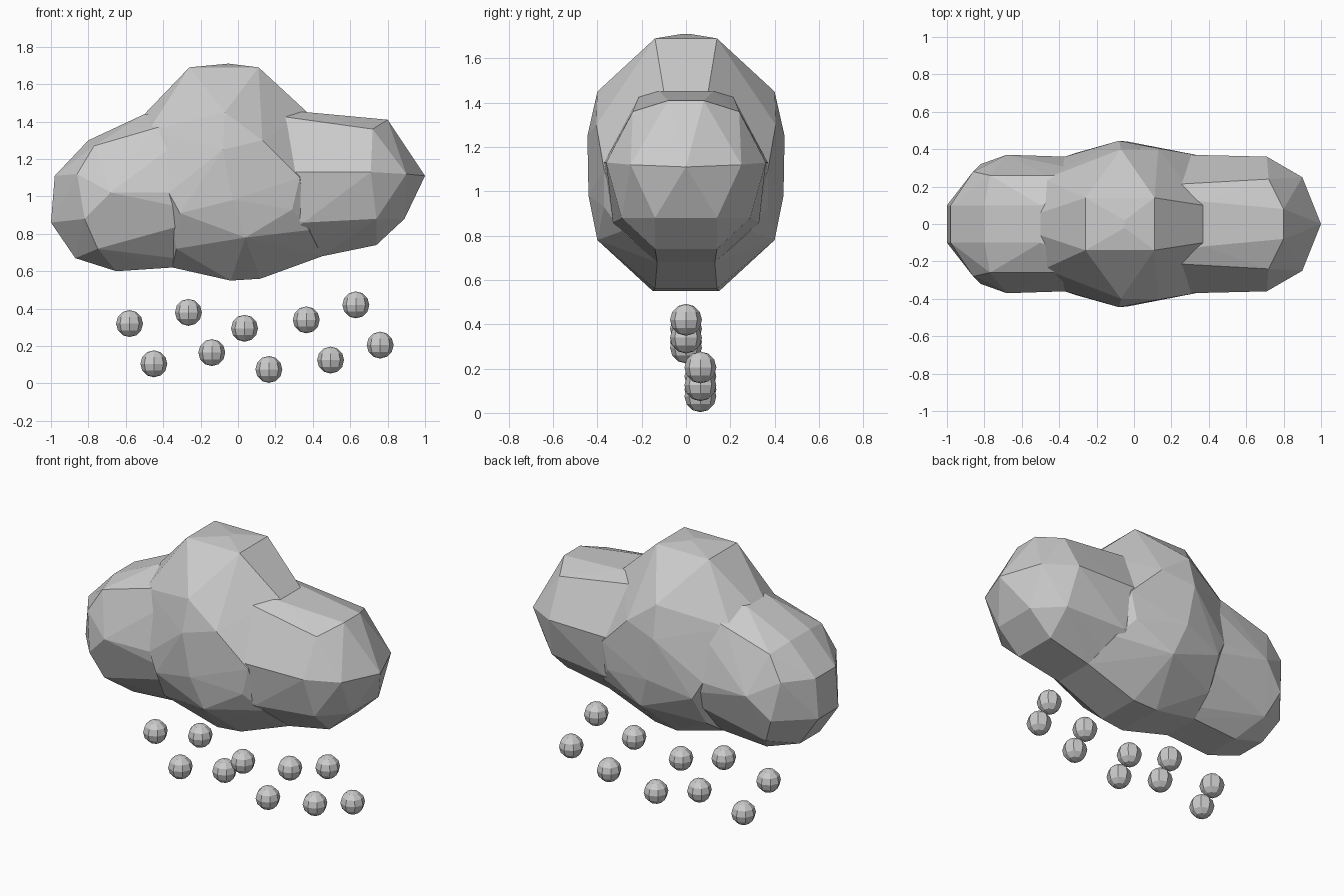
import bpy, bmesh

# Cloud lobes: key points on the back half, mirrored in y and wrapped in a convex hull
LEFT = [
    (-1.0, .10, .86), (-.98, .10, 1.11), (-.86, .28, 1.12), (-.80, .10, 1.30),
    (-.77, .26, 1.27), (-.50, .10, 1.44), (-.46, .26, 1.36), (-.68, .37, 1.02),
    (-.37, .36, 1.02), (-.82, .32, .88), (-.75, .27, .72), (-.87, .10, .67),
    (-.65, .12, .60), (-.35, .12, .62), (-.1, .25, 1.46), (-.1, .34, .90), (-.1, .12, .64),
]
MIDDLE = [
    (-.26, .14, 1.69), (-.05, .02, 1.71), (.11, .14, 1.69), (-.48, .24, 1.35),
    (-.50, .06, 1.44), (-.07, .40, 1.45), (.13, .405, 1.30), (.37, .10, 1.45),
    (-.08, .445, 1.25), (-.03, .44, .98), (-.37, .36, 1.02), (-.31, .38, .91),
    (.29, .37, .93), (.33, .37, 1.10), (.04, .40, .78), (-.33, .27, .72),
    (-.35, .12, .62), (-.04, .15, .55), (.12, .14, .56), (.45, .13, .68), (.38, .29, .82),
]
RIGHT = [
    (.37, .12, 1.45), (.38, .24, 1.37), (.72, .24, 1.36), (.80, .08, 1.41),
    (.71, .36, 1.13), (.30, .37, 1.13), (.90, .25, 1.12), (1.0, 0, 1.11),
    (.89, .14, .88), (.74, .29, .88), (.74, .14, .74), (.45, .13, .68),
    (.35, .33, .86), (0, .20, 1.46), (0, .34, 1.0), (0, .12, .60),
]


def finish(bm, name):
    bmesh.ops.recalc_face_normals(bm, faces=bm.faces[:])
    mesh = bpy.data.meshes.new(name)
    bm.to_mesh(mesh)
    bm.free()
    obj = bpy.data.objects.new(name, mesh)
    bpy.context.collection.objects.link(obj)
    return obj


def lobe(name, points):
    bm = bmesh.new()
    for x, y, z in points:
        for side in (1, -1) if y else (1,):
            bm.verts.new((x, y * side, z))
    bmesh.ops.convex_hull(bm, input=bm.verts[:])
    inner = [v for v in bm.verts if not v.link_faces]
    bmesh.ops.delete(bm, geom=inner, context='VERTS')
    return finish(bm, name)


# Join the three lobes into one skin
cloud = lobe("cloud", MIDDLE)
bpy.context.view_layer.objects.active = cloud
for name, points in (("left_lobe", LEFT), ("right_lobe", RIGHT)):
    part = lobe(name, points)
    mod = cloud.modifiers.new(name, 'BOOLEAN')
    mod.operation, mod.solver, mod.object = 'UNION', 'EXACT', part
    bpy.ops.object.modifier_apply(modifier=mod.name)
    bpy.data.objects.remove(part)

# Raindrops: two staggered rows of small faceted balls
ROWS = {
    0.0: [(-0.58, 0.32), (-0.265, 0.38), (0.035, 0.295), (0.365, 0.34), (0.63, 0.42)],
    0.065: [(-0.45, 0.105), (-0.14, 0.165), (0.165, 0.075), (0.495, 0.125), (0.76, 0.205)],
}
for y, row in ROWS.items():
    for x, z in row:
        bm = bmesh.new()
        bmesh.ops.create_uvsphere(bm, u_segments=8, v_segments=6, radius=0.072)
        drop = finish(bm, "raindrop")
        drop.location = (x, y, z)
